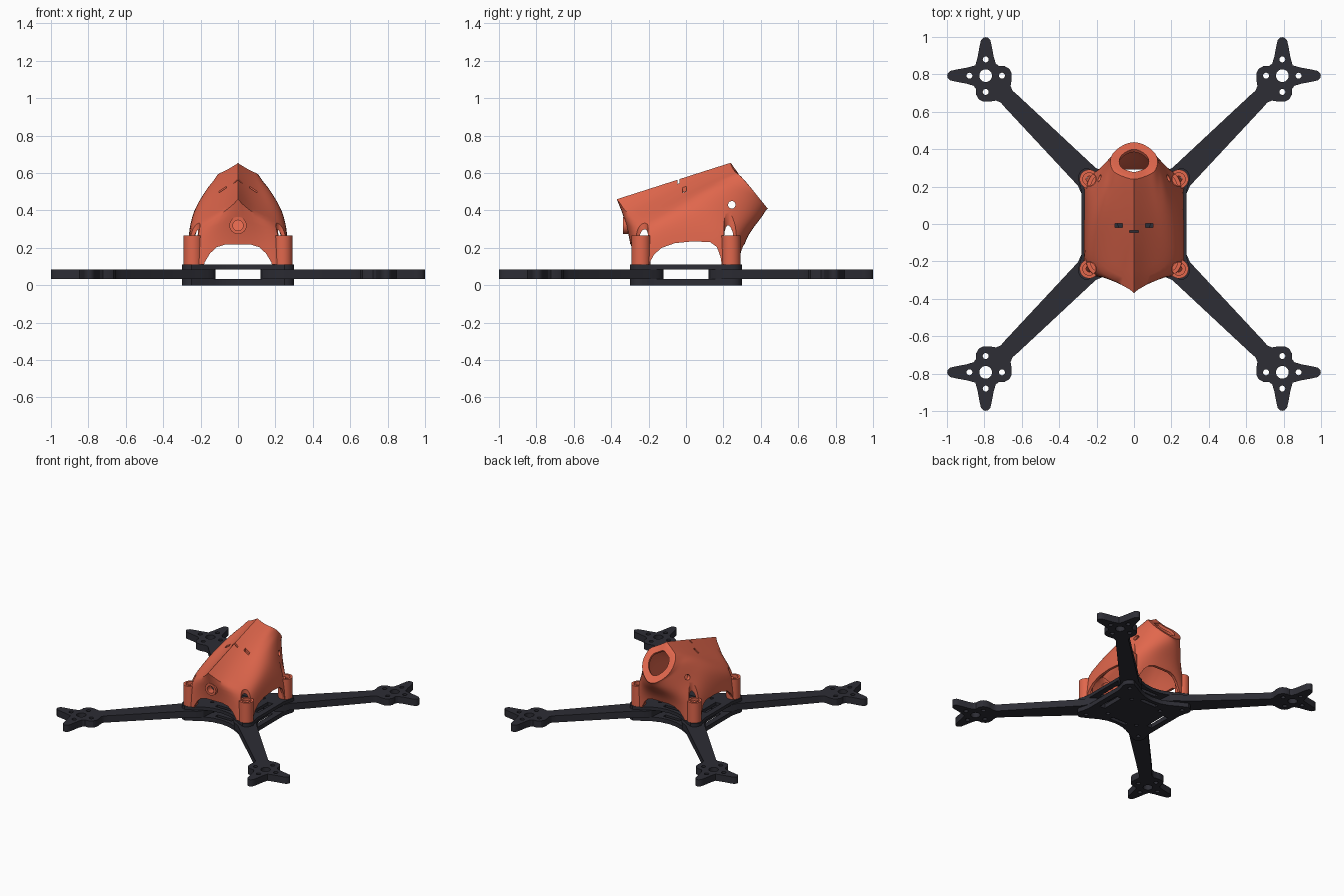
import bpy, bmesh, math
from mathutils import Vector

if "Cube" in bpy.data.objects:
    bpy.data.objects.remove(bpy.data.objects["Cube"])


def material(name, rgb):
    m = bpy.data.materials.new(name)
    m.diffuse_color = (*rgb, 1)
    m.use_nodes = True
    m.node_tree.nodes["Principled BSDF"].inputs["Base Color"].default_value = m.diffuse_color
    return m


CARBON = material("dark carbon", (0.026, 0.026, 0.035))
ORANGE = material("orange plastic", (0.75, 0.135, 0.073))


def finish(name, bm, mat):
    bmesh.ops.recalc_face_normals(bm, faces=bm.faces[:])
    me = bpy.data.meshes.new(name)
    bm.to_mesh(me)
    bm.free()
    ob = bpy.data.objects.new(name, me)
    bpy.context.collection.objects.link(ob)
    if mat:
        me.materials.append(mat)
    return ob


def prisms(name, shapes, mat=None):
    """Each shape is (outline, start, end, axis), extruded along its axis."""
    bm = bmesh.new()
    put = {"z": lambda u, v, w: (u, v, w), "x": lambda u, v, w: (w, u, v),
           "y": lambda u, v, w: (u, w, v)}
    for outline, a, b, axis in shapes:
        lo = [bm.verts.new(put[axis](u, v, a)) for u, v in outline]
        hi = [bm.verts.new(put[axis](u, v, b)) for u, v in outline]
        n = len(lo)
        bm.faces.new(lo[::-1])
        bm.faces.new(hi)
        for i in range(n):
            bm.faces.new((lo[i], lo[(i + 1) % n], hi[(i + 1) % n], hi[i]))
    return finish(name, bm, mat)


def circle(x, y, r, n=24):
    return [(x + r * math.cos(math.tau * i / n), y + r * math.sin(math.tau * i / n))
            for i in range(n)]


def slot(x, y, w, h):
    return [(x - w, y - h), (x + w, y - h), (x + w, y + h), (x - w, y + h)]


def apply_all(ob):
    bpy.ops.object.select_all(action="DESELECT")
    bpy.context.view_layer.objects.active = ob
    ob.select_set(True)
    for m in list(ob.modifiers):
        bpy.ops.object.modifier_apply(modifier=m.name)


def cut(ob, shapes):
    cutter = prisms("cutter", shapes)
    cutter.hide_render = True
    m = ob.modifiers.new("cut", "BOOLEAN")
    m.operation, m.solver, m.object = "DIFFERENCE", "EXACT", cutter
    apply_all(ob)
    bpy.data.objects.remove(cutter)


def smooth(ob, angle=32):
    apply_all(ob)
    bpy.ops.object.shade_smooth_by_angle(angle=math.radians(angle))


CORNERS = [(sx, sy) for sx in (1, -1) for sy in (1, -1)]
SCREWS = [(0.24 * sx, 0.24 * sy) for sx, sy in CORNERS]

# arms: half outline around the motor centre, mirrored over the diagonal
M = 0.793
head = [(.055, .055), (.10, .043), (.165, .031), (.19, .025), (.203, .012), (.206, 0),
        (.203, -.012), (.19, -.025), (.165, -.031), (.10, -.043), (.065, -.054),
        (.052, -.07), (.052, -.10), (.036, -.127), (.012, -.139), (-.02, -.139),
        (-.055, -.133), (-.08, -.143), (-.105, -.172)]
half = [(M + x, M + y) for x, y in head] + [(.30, .205), (.28, .16), (.24, .13), (.12, .12)]
outline = half + [(y, x) for x, y in half[-2:0:-1]]
for i, (sx, sy) in enumerate(CORNERS):
    arm = prisms(f"arm_{i + 1}", [([(x * sx, y * sy) for x, y in outline], .033, .085, "z")], CARBON)
    cx, cy = M * sx, M * sy
    holes = [circle(cx, cy, .034)]
    holes += [circle(cx + dx, cy + dy, .016, 16)
              for dx, dy in ((.087, 0), (-.087, 0), (0, .087), (0, -.087))]
    holes.append(circle(.24 * sx, .24 * sy, .015, 16))
    cut(arm, [(h, -.1, .3, "z") for h in holes])
    smooth(arm)

# plates: one quadrant with a rounded corner, mirrored four ways
arc = [(.245 + .055 * math.cos(a), .245 + .055 * math.sin(a))
       for a in (math.radians(18 * k - 5) for k in range(6))]
quad = [(.28, 0), (.28, .16), (.287, .2)] + arc + [(.2, .275), (.13, .235), (.07, .213), (0, .205)]
plate = quad + [(-x, y) for x, y in quad[-2::-1]]
plate += [(x, -y) for x, y in plate[-2:0:-1]]
for name, a, b in (("bottom_plate", 0, .033), ("top_plate", .085, .11)):
    ob = prisms(name, [(plate, a, b, "z")], CARBON)
    holes = [circle(x, y, .015, 16) for x, y in SCREWS]
    holes += [circle(.13 * sx, .13 * sy, .014, 12) for sx, sy in CORNERS]
    holes += [slot(.215 * s, 0, .022, .09) for s in (1, -1)]
    holes += [slot(0, .165 * s, .07, .014) for s in (1, -1)]
    if name == "top_plate":
        holes.append(circle(0, 0, .085, 32))
    cut(ob, [(h, -.1, .3, "z") for h in holes])
    smooth(ob)

# canopy: closed rings from the base up to the tilted camera opening,
# each listed from front centre round one side to rear centre
rings = [
    [(0, -.305, .26), (.14, -.288, .26), (.26, -.27, .26), (.264, -.14, .27), (.266, 0, .28),
     (.264, .14, .28), (.255, .265, .26), (.14, .31, .25), (0, .32, .26)],
    [(0, -.37, .46), (.08, -.32, .38), (.22, -.255, .32), (.247, -.12, .36), (.243, 0, .40),
     (.228, .13, .42), (.195, .28, .36), (.12, .375, .34), (0, .41, .36)],
    [(0, -.15, .53), (.06, -.15, .47), (.135, -.12, .43), (.165, -.05, .45), (.185, .05, .48),
     (.192, .16, .485), (.168, .30, .45), (.10, .40, .41), (0, .432, .382)],
    [(0, .05, .595), (.05, .06, .56), (.10, .09, .54), (.125, .13, .545), (.145, .19, .55),
     (.153, .25, .54), (.142, .33, .49), (.09, .41, .435), (0, .44, .39)],
    [(0, .24, .655), (.04, .25, .63), (.08, .265, .608), (.11, .28, .598), (.125, .31, .567),
     (.13, .345, .525), (.115, .385, .475), (.06, .425, .425), (0, .445, .40)],
]
base = [(x * 1.03, max(-.285, min(.285, y * 1.05)), .11) for x, y, z in rings[0]]
centre = Vector((0, .335, .525))
lip = [tuple(Vector(p).lerp(centre, .38)) for p in rings[-1]]
rings = [base] + rings + [lip]

bm = bmesh.new()
crease = bm.edges.layers.float.new("crease_edge")
grid = []
for ring in rings:
    full = ring + [(-x, y, z) for x, y, z in ring[-2:0:-1]]
    grid.append([bm.verts.new(p) for p in full])
n = len(grid[0])
for lo, hi in zip(grid, grid[1:]):
    for k in range(n):
        bm.faces.new((lo[k], lo[(k + 1) % n], hi[(k + 1) % n], hi[k]))
for r in range(2, 5):                       # ridge along the roof
    bm.edges.get((grid[r][0], grid[r + 1][0]))[crease] = 1
for k in range(n):                          # camera opening rim
    bm.edges.get((grid[5][k], grid[5][(k + 1) % n]))[crease] = .9
for k in (0, 1):                            # overhanging beak
    for a, b in ((k, k + 1), (-k % n, -k - 1)):
        bm.edges.get((grid[2][a], grid[2][b]))[crease] = .8 - .4 * k
canopy = finish("canopy", bm, ORANGE)
sub = canopy.modifiers.new("smooth", "SUBSURF")
sub.levels = sub.render_levels = 2
shell = canopy.modifiers.new("wall", "SOLIDIFY")
shell.thickness, shell.offset = .02, -1
apply_all(canopy)

# arches between the feet
front_arch = [(.185, .05), (.18, .12), (.15, .17), (.115, .203), (.07, .217), (0, .217)]
front_arch += [(-x, z) for x, z in front_arch[-2::-1]]
side_arch = [(-.2, .05), (-.195, .12), (-.17, .165), (-.13, .2), (-.06, .225), (.04, .235),
             (.13, .23), (.165, .205), (.185, .15), (.2, .05)]
cut(canopy, [(front_arch, -.6, .6, "y")])
cut(canopy, [(side_arch, -.6, .6, "x")])
# screw pockets, antenna hole, roof vents and side camera holes
cut(canopy, [(circle(x, y, .038), .25, .5, "z") for x, y in SCREWS])
cut(canopy, [(circle(0, .32, .028), -.5, -.2, "y")])
cut(canopy, [(slot(.082 * s, -.008, .02, .011), .4, .7, "z") for s in (1, -1)]
    + [(slot(0, -.04, .025, .006), .5, .7, "z")])
cut(canopy, [(circle(.245, .43, .02), -.5, .5, "x")])
smooth(canopy, 35)

# antenna nozzle under the beak
nozzle = prisms("antenna_nozzle", [(circle(0, .32, .046), -.338, -.285, "y")], ORANGE)
cut(nozzle, [(circle(0, .32, .028), -.5, -.2, "y")])
smooth(nozzle)

# feet with recessed screw seats
for i, (x, y) in enumerate(SCREWS):
    foot = prisms(f"canopy_foot_{i + 1}", [(circle(x, y, .051, 32), .11, .265, "z")], ORANGE)
    cut(foot, [(circle(x, y, .034), .24, .4, "z")])
    cut(foot, [(circle(x, y, .016), 0, .4, "z")])
    smooth(foot)
